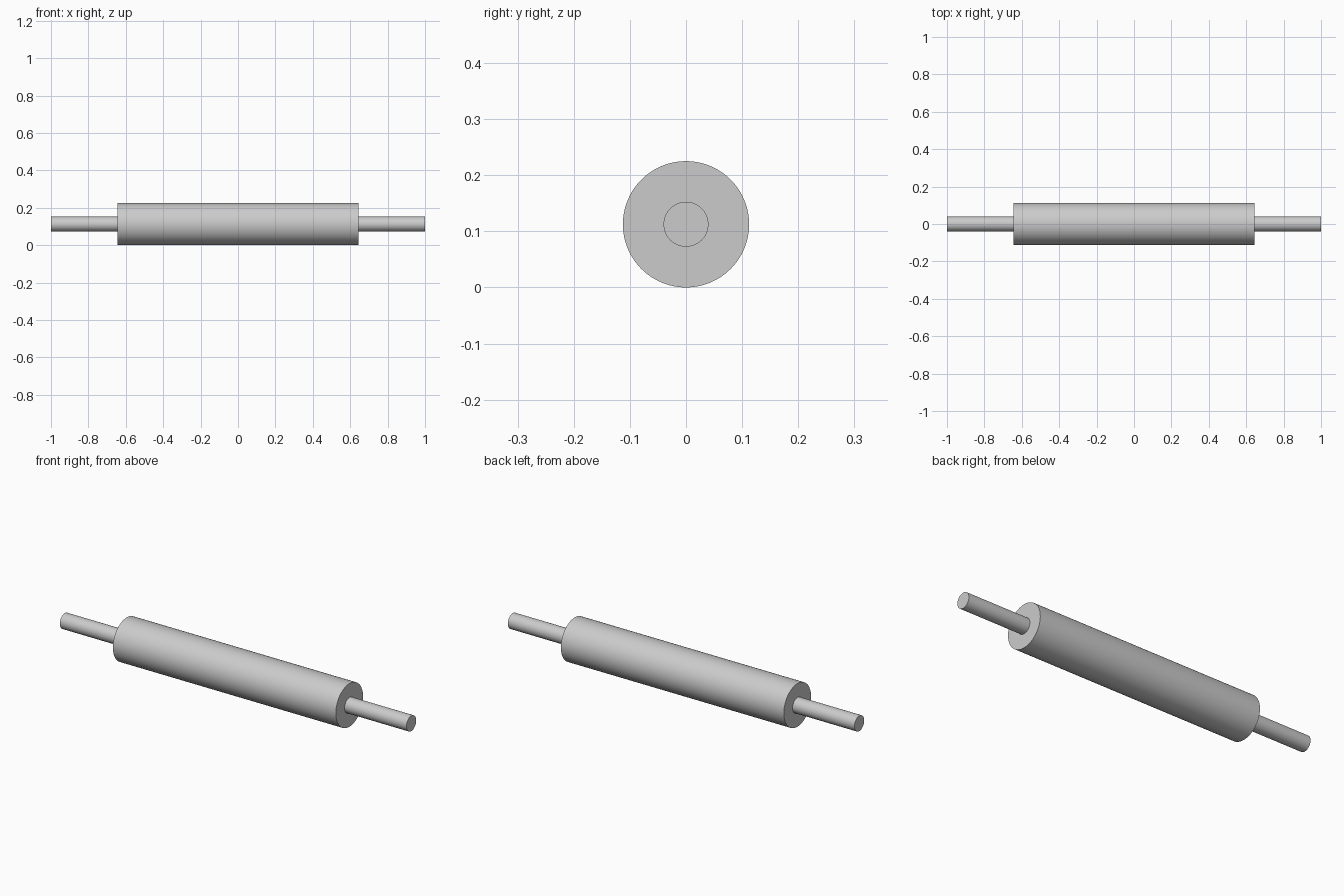
import bpy
import math

cube = bpy.data.objects.get("Cube")
if cube:
    bpy.data.objects.remove(cube, do_unlink=True)

GREY = (0.6, 0.6, 0.6, 1.0)
RADIUS = 0.1125
BARREL_HALF = 0.643

mat = bpy.data.materials.new("light_grey")
mat.use_nodes = True
mat.diffuse_color = GREY
mat.node_tree.nodes["Principled BSDF"].inputs["Base Color"].default_value = GREY


def rod(name, radius, x_start, x_end):
    """Smooth cylinder lying along x."""
    bpy.ops.mesh.primitive_cylinder_add(
        vertices=96, radius=radius, depth=x_end - x_start,
        location=((x_start + x_end) / 2, 0, RADIUS),
        rotation=(0, math.pi / 2, 0))
    obj = bpy.context.object
    obj.name = name
    obj.data.materials.append(mat)
    bpy.ops.object.shade_smooth_by_angle(angle=math.radians(30))


# Thick roller body
rod("barrel", RADIUS, -BARREL_HALF, BARREL_HALF)

# Thin handle at each end
rod("left_handle", 0.04, BARREL_HALF, 1)
rod("right_handle", 0.04, -1, -BARREL_HALF)
